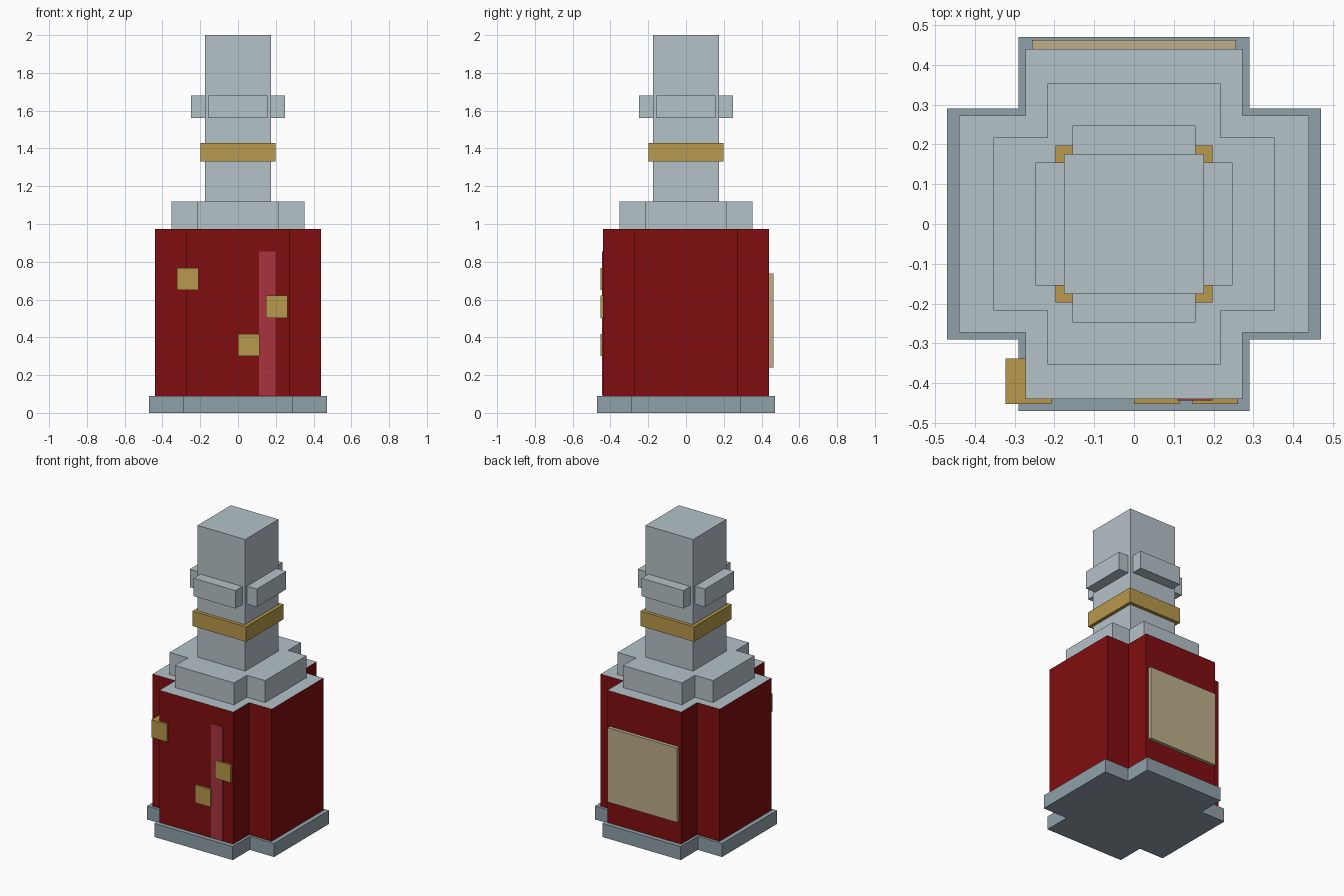
import bpy
import bmesh

cube = bpy.data.objects.get("Cube")
if cube:
    bpy.data.objects.remove(cube, do_unlink=True)


def material(name, hex_code):
    """Flat material from an sRGB hex code, stored as linear values."""
    srgb = [int(hex_code[i:i + 2], 16) / 255 for i in (0, 2, 4)]
    rgba = [c / 12.92 if c < 0.04 else ((c + 0.055) / 1.055) ** 2.4 for c in srgb] + [1]
    mat = bpy.data.materials.new(name)
    mat.use_nodes = True
    mat.diffuse_color = rgba
    mat.node_tree.nodes["Principled BSDF"].inputs["Base Color"].default_value = rgba
    return mat


glass = material("pale grey", "b5c2c8")
slate = material("slate grey", "8fa0a9")
red = material("deep red", "800d10")
rose = material("rose red", "a8343f")
gold = material("gold", "b8994c")
parchment = material("parchment", "bdae8a")


def prism(name, outline, z0, z1, mat, top_mat=None):
    """Extrude a flat outline from z0 to z1; upward faces may take another colour."""
    bm = bmesh.new()
    face = bm.faces.new([bm.verts.new((x, y, z0)) for x, y in outline])
    grown = bmesh.ops.extrude_face_region(bm, geom=[face], use_keep_orig=True)
    verts = [g for g in grown["geom"] if isinstance(g, bmesh.types.BMVert)]
    bmesh.ops.translate(bm, verts=verts, vec=(0, 0, z1 - z0))
    bmesh.ops.recalc_face_normals(bm, faces=bm.faces)
    if top_mat:
        for f in bm.faces:
            f.material_index = int(f.normal.z > 0.5)
    mesh = bpy.data.meshes.new(name)
    bm.to_mesh(mesh)
    bm.free()
    for m in (mat, top_mat):
        if m:
            mesh.materials.append(m)
    obj = bpy.data.objects.new(name, mesh)
    bpy.context.collection.objects.link(obj)
    return obj


def cross(name, arm, half, z0, z1, mat, top_mat=None):
    """Plus-shaped slab: arms reach out to arm and are 2 * half wide."""
    corner = [(arm, -half), (arm, half), (half, half)]
    outline = []
    for _ in range(4):
        outline += corner
        corner = [(-y, x) for x, y in corner]
    return prism(name, outline, z0, z1, mat, top_mat)


def box(name, x0, x1, y0, y1, z0, z1, mat):
    return prism(name, [(x0, y0), (x1, y0), (x1, y1), (x0, y1)], z0, z1, mat)


# Base, filled body and stepped shoulder
cross("base", 0.47, 0.29, 0, 0.09, slate)
cross("body", 0.44, 0.273, 0.09, 0.973, red, glass)
cross("shoulder", 0.353, 0.218, 0.973, 1.12, glass)

# Neck with its gold band and rim
box("neck", -0.176, 0.176, -0.176, 0.176, 1.12, 2, glass)
box("neck_band", -0.198, 0.198, -0.198, 0.198, 1.33, 1.43, gold)
cross("neck_rim", 0.248, 0.155, 1.56, 1.68, glass)

# Front stripe and gold studs
box("front_stripe", 0.11, 0.198, -0.444, -0.436, 0.092, 0.855, rose)
for i, (x, z) in enumerate([(-0.323, 0.65), (0, 0.3), (0.147, 0.503)]):
    box(f"stud_{i + 1}", x, x + 0.115, -0.453, -0.338, z, z + 0.118, gold)

# Back label
box("back_label", -0.256, 0.256, 0.43, 0.463, 0.24, 0.737, parchment)
